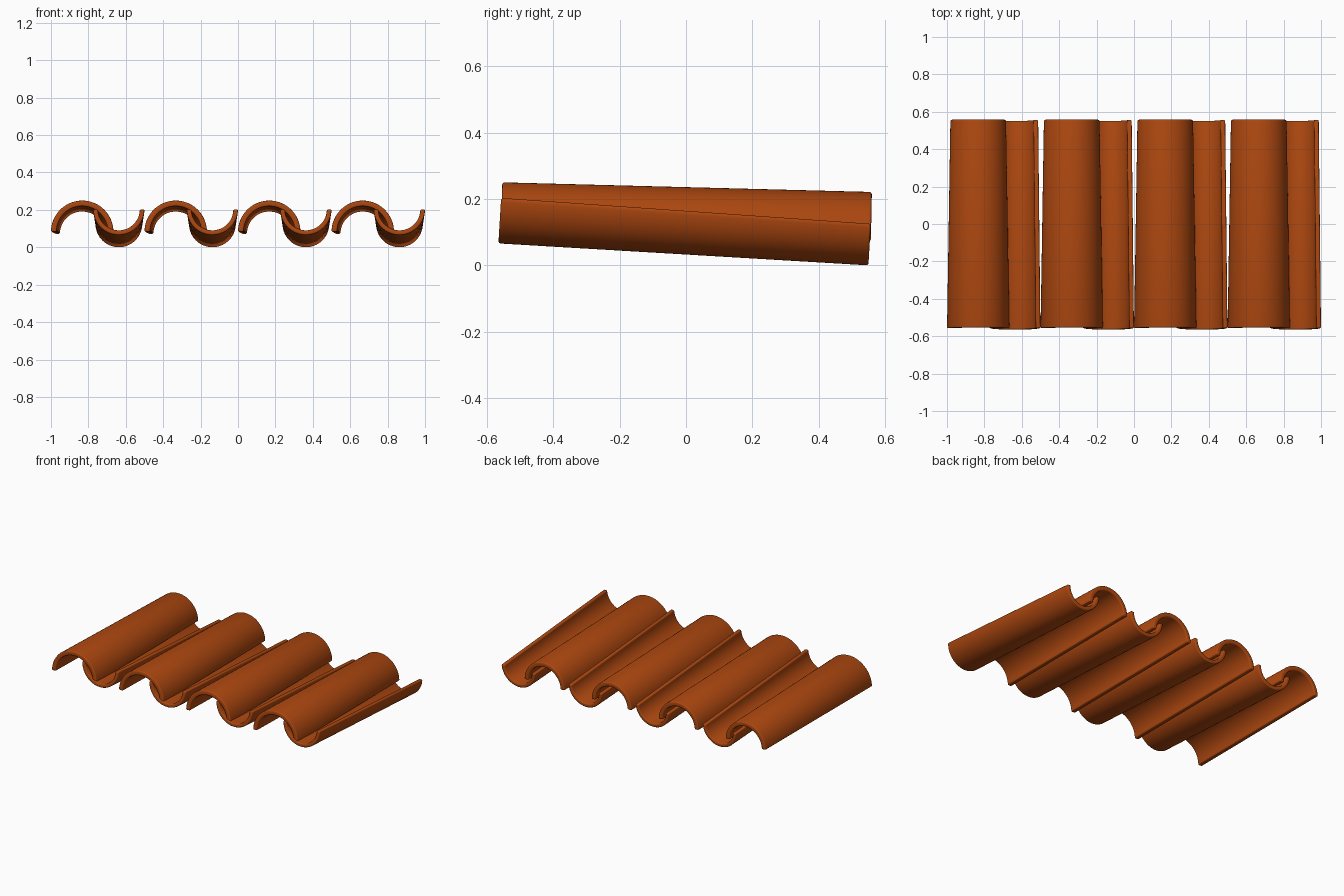
import bpy, bmesh, math

if "Cube" in bpy.data.objects:
    bpy.data.objects.remove(bpy.data.objects["Cube"])

clay = bpy.data.materials.new("terracotta")
clay.diffuse_color = (0.42, 0.064, 0.005, 1)
clay.use_nodes = True
clay.node_tree.nodes["Principled BSDF"].inputs["Base Color"].default_value = clay.diffuse_color

SEG = 32
HALF = 0.557


def barrel_tile(name, x, front, back, thick, side, lean):
    """Tapered half-pipe; front/back = (outer radius, axis height), side = 1 arch, -1 trough."""
    bm = bmesh.new()
    rings = []
    for y, (radius, height) in ((-HALF, front), (HALF, back)):
        ring = []
        # outer arc one way, inner arc back again
        for r, steps in ((radius, range(SEG + 1)), (radius - thick, range(SEG, -1, -1))):
            for i in steps:
                a = math.pi * i / SEG
                dz = side * r * math.sin(a)
                ring.append(bm.verts.new((x + r * math.cos(a), y + lean * dz, height + dz)))
        rings.append(ring)
    n = len(rings[0])
    for i in range(n):
        j = (i + 1) % n
        bm.faces.new((rings[0][i], rings[0][j], rings[1][j], rings[1][i]))
    # end rims as strips between outer and inner arcs
    for ring in rings:
        for i in range(SEG):
            bm.faces.new((ring[i], ring[i + 1], ring[n - 2 - i], ring[n - 1 - i]))
    bmesh.ops.recalc_face_normals(bm, faces=bm.faces)
    # softly rounded rims
    rims = [e for e in bm.edges if len(e.link_faces) == 2 and e.calc_face_angle() > 0.8]
    bmesh.ops.bevel(bm, geom=rims, offset=0.007, segments=3, profile=0.5, affect='EDGES')
    mesh = bpy.data.meshes.new(name)
    bm.to_mesh(mesh)
    bm.free()
    mesh.materials.append(clay)
    obj = bpy.data.objects.new(name, mesh)
    bpy.context.collection.objects.link(obj)
    bpy.context.view_layer.objects.active = obj
    obj.select_set(True)
    bpy.ops.object.shade_smooth_by_angle(angle=math.radians(40))
    obj.select_set(False)


# four columns, each an arched cover tile over a trough tile
for k in range(4):
    x0 = -1 + 0.5 * k
    barrel_tile(f"cover_tile_{k + 1}", x0 + 0.167, (0.167, 0.083), (0.149, 0.072), 0.03, 1, 0.02)
    barrel_tile(f"trough_tile_{k + 1}", x0 + 0.363, (0.137, 0.203), (0.125, 0.125), 0.025, -1, 0.06)
